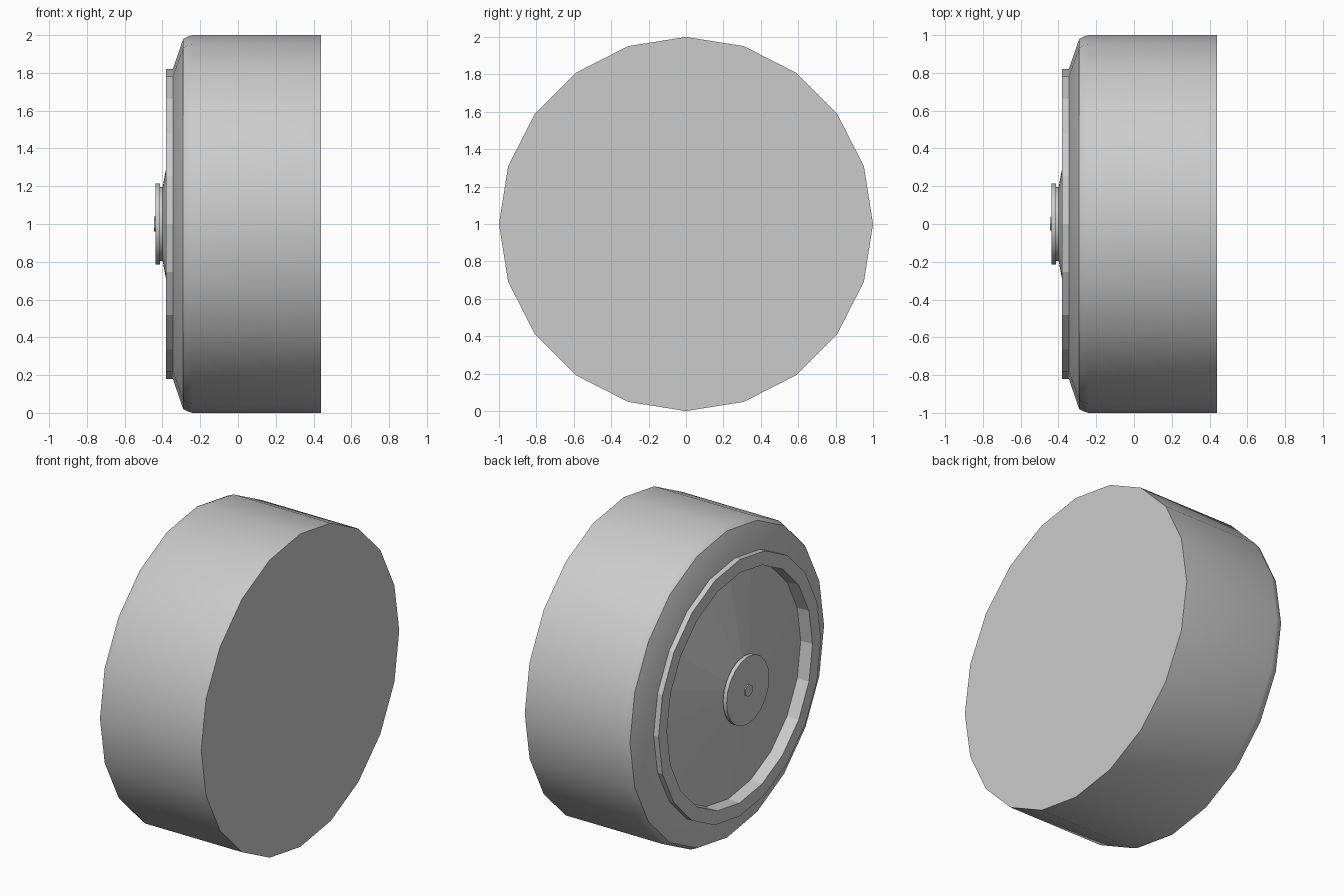
import bpy, bmesh, math

if "Cube" in bpy.data.objects:
    bpy.data.objects.remove(bpy.data.objects["Cube"])


def lathe(name, profile, sides=20, smooth=False):
    """Spin (x, radius) points around the wheel axle; radius 0 closes to a point."""
    bm = bmesh.new()
    rings = []
    for x, r in profile:
        if r == 0:
            rings.append([bm.verts.new((x, 0, 1))] * sides)
        else:
            rings.append([bm.verts.new((x, r * math.sin(a), 1 + r * math.cos(a)))
                          for a in (2 * math.pi * i / sides for i in range(sides))])
    for a, b in zip(rings, rings[1:]):
        for i in range(sides):
            j = (i + 1) % sides
            bm.faces.new(list(dict.fromkeys((a[i], a[j], b[j], b[i]))))
    # flat caps on open ends
    for ring in (rings[0], rings[-1]):
        if ring[0] is not ring[1]:
            bm.faces.new(ring)
    bmesh.ops.recalc_face_normals(bm, faces=bm.faces)
    mesh = bpy.data.meshes.new(name)
    bm.to_mesh(mesh)
    bm.free()
    obj = bpy.data.objects.new(name, mesh)
    bpy.context.collection.objects.link(obj)
    if smooth:
        bpy.ops.object.select_all(action='DESELECT')
        obj.select_set(True)
        bpy.context.view_layer.objects.active = obj
        bpy.ops.object.shade_smooth_by_angle(angle=math.radians(30))
    return obj


# Tyre with a flat inner side, rounded shoulder and sloping sidewall
lathe("tyre", [(0.44, 1.0), (-0.24, 1.0), (-0.265, 0.993), (-0.29, 0.98),
               (-0.345, 0.82), (-0.345, 0.80), (-0.29, 0.80)], smooth=True)

# Raised rim lip around a recessed, gently coned wheel disc
lathe("rim", [(-0.28, 0.82), (-0.38, 0.82), (-0.38, 0.735),
              (-0.30, 0.73), (-0.40, 0.19)])

# Hub: narrow neck under a wider cap
lathe("hub_cap", [(-0.39, 0.195), (-0.412, 0.195), (-0.412, 0.215), (-0.438, 0.215)],
      smooth=True)

# Small six-sided centre bolt
lathe("centre_bolt", [(-0.43, 0.04), (-0.445, 0.04)], sides=6)
